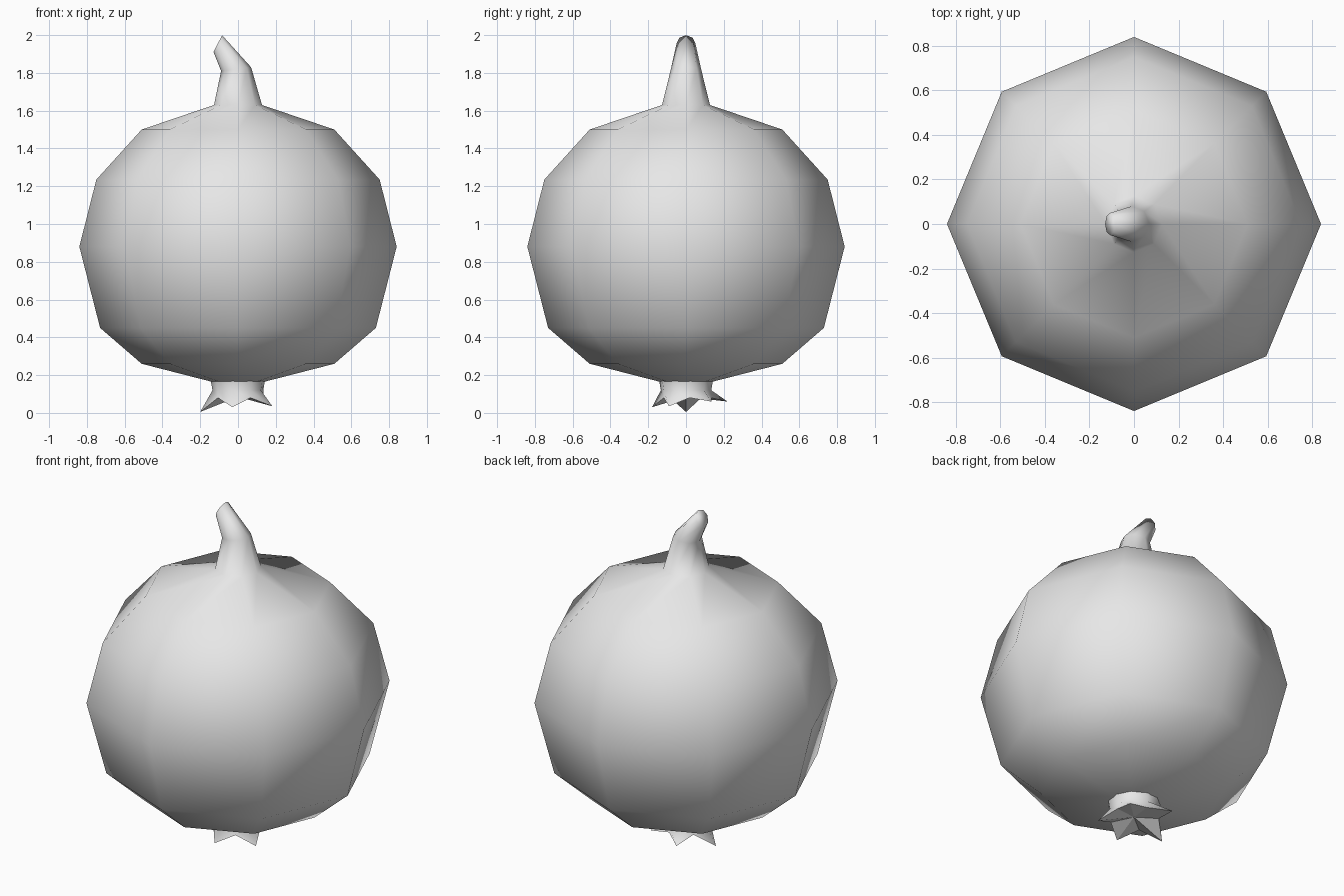
import bpy, bmesh
from math import cos, sin, tau
from mathutils import Vector

cube = bpy.data.objects.get("Cube")
if cube:
    bpy.data.objects.remove(cube, do_unlink=True)

grey = bpy.data.materials.new("light_grey")
grey.use_nodes = True
grey.diffuse_color = (0.8, 0.8, 0.8, 1)
bsdf = next(n for n in grey.node_tree.nodes if n.type == 'BSDF_PRINCIPLED')
bsdf.inputs["Base Color"].default_value = (0.8, 0.8, 0.8, 1)


def ring(center, radius, count=8, tilt=0.0):
    """Circle of points around a centre, tipped about the y axis."""
    c = Vector(center)
    points = []
    for i in range(count):
        a = tau * i / count
        x, y = radius * cos(a), radius * sin(a)
        points.append(c + Vector((x * cos(tilt), y, x * sin(tilt))))
    return points


def loft(bm, rings):
    """Join successive rings with quads; return the vertex loops."""
    loops = [[bm.verts.new(p) for p in r] for r in rings]
    for low, high in zip(loops, loops[1:]):
        n = len(low)
        for i in range(n):
            j = (i + 1) % n
            bm.faces.new((low[i], low[j], high[j], high[i])).smooth = True
    return loops


def finish(bm, name):
    bmesh.ops.recalc_face_normals(bm, faces=bm.faces)
    mesh = bpy.data.meshes.new(name)
    bm.to_mesh(mesh)
    bm.free()
    mesh.materials.append(grey)
    obj = bpy.data.objects.new(name, mesh)
    bpy.context.collection.objects.link(obj)
    return obj


# Round eight-sided body flowing into a bent stem
profile = [(0.14, 0.165), (0.51, 0.26), (0.73, 0.45), (0.84, 0.88),
           (0.75, 1.235), (0.51, 1.5), (0.127, 1.63)]
rings = [ring((0, 0, z), r) for r, z in profile]
rings.append(ring((-0.01, 0, 1.82), 0.08, tilt=0.12))
rings.append(ring((-0.107, 0, 1.955), 0.05, tilt=1.1))
bm = bmesh.new()
loops = loft(bm, rings)
for end in (loops[0], loops[-1]):
    bm.faces.new(end).smooth = True
finish(bm, "body_and_stem")

# Five-pointed calyx underneath, slightly irregular, with a hollow star end
tips = [(0.14, 0.135, 0.06), (-0.09, 0.22, 0.06), (-0.2, 0.0, 0.005),
        (-0.03, -0.18, 0.03), (0.182, -0.09, 0.035)]
star = []
for i, tip in enumerate(tips):
    a, b = Vector(tip), Vector(tips[(i + 1) % len(tips)])
    notch = a + b
    notch.z = 0
    notch = notch.normalized() * 0.135
    notch.z = 0.08
    star += [a, notch]


def neck(radius, z):
    """Neck ring lined up with the star points."""
    points = []
    for p in star:
        d = Vector((p.x, p.y, 0)).normalized() * radius
        points.append(Vector((d.x, d.y, z)))
    return points


bm = bmesh.new()
loops = loft(bm, [neck(0.145, 0.175), neck(0.135, 0.12), star])
bm.faces.new(loops[0])
hub = bm.verts.new((0, 0, 0.085))
rim = loops[-1]
for i in range(len(rim)):
    bm.faces.new((rim[i], rim[(i + 1) % len(rim)], hub))
finish(bm, "calyx")
